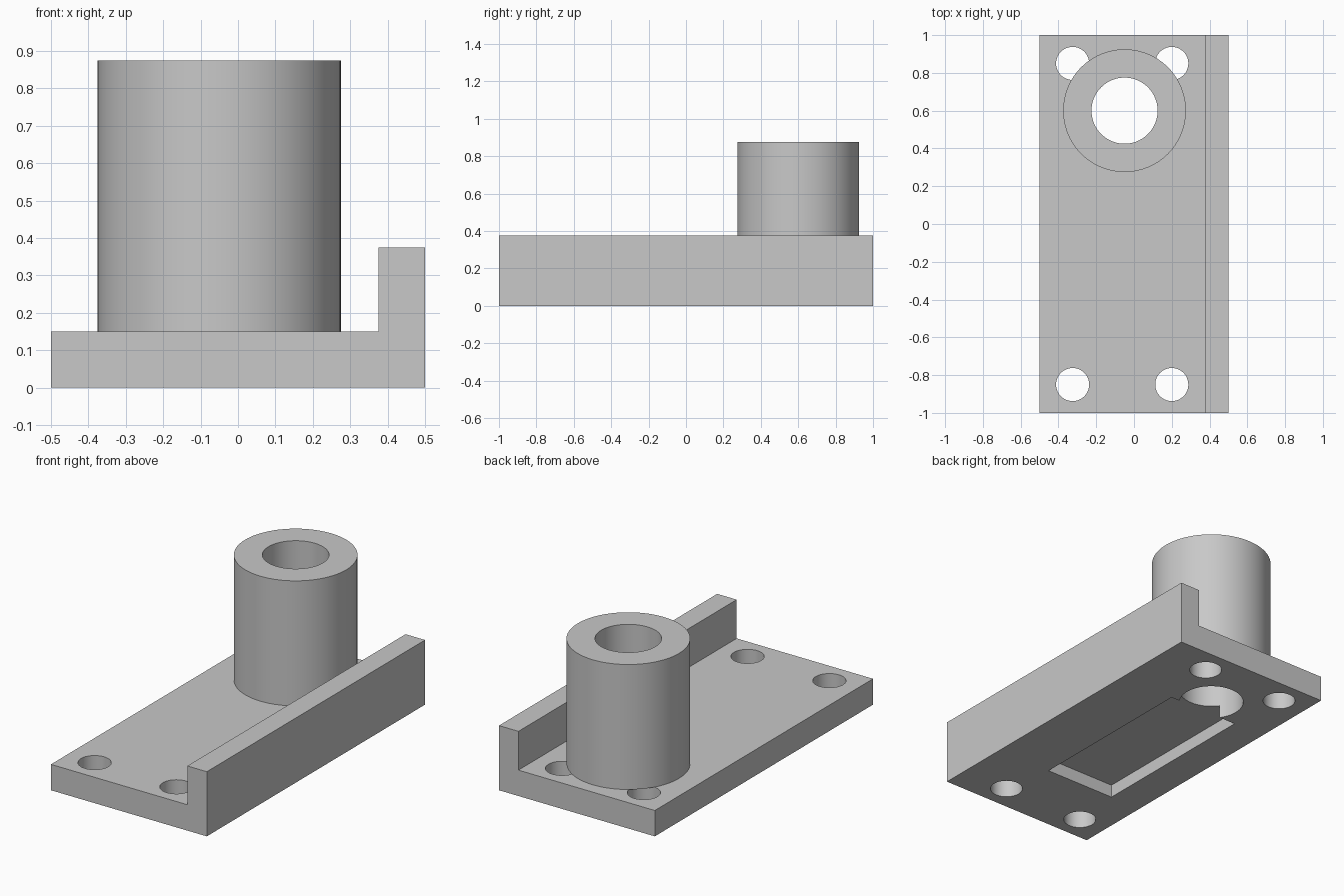
import bpy
import bmesh
from math import radians
from mathutils import Matrix, Vector

cube = bpy.data.objects.get("Cube")
if cube:
    bpy.data.objects.remove(cube, do_unlink=True)

# Single plain grey material
grey = bpy.data.materials.new("plain grey")
grey.use_nodes = True
colour = (0.58, 0.58, 0.58, 1)
grey.diffuse_color = colour
grey.node_tree.nodes["Principled BSDF"].inputs["Base Color"].default_value = colour

LENGTH = 2.0
PLATE_TOP = 0.15
RAIL_TOP = 0.375
TOWER_TOP = 0.875
TOWER_XY = (-0.05, 0.6)


def make_object(name, bm):
    bmesh.ops.recalc_face_normals(bm, faces=bm.faces)
    mesh = bpy.data.meshes.new(name)
    bm.to_mesh(mesh)
    bm.free()
    obj = bpy.data.objects.new(name, mesh)
    bpy.context.collection.objects.link(obj)
    mesh.materials.append(grey)
    return obj


def cylinders(name, centres, radius, z0, z1, sides=96):
    bm = bmesh.new()
    for x, y in centres:
        bmesh.ops.create_cone(
            bm, cap_ends=True, segments=sides, radius1=radius, radius2=radius,
            depth=z1 - z0, matrix=Matrix.Translation((x, y, (z0 + z1) / 2)))
    return make_object(name, bm)


def box(name, low, high):
    low, high = Vector(low), Vector(high)
    bm = bmesh.new()
    bmesh.ops.create_cube(
        bm, size=1,
        matrix=Matrix.Translation((low + high) / 2) @ Matrix.Diagonal((*(high - low), 1)))
    return make_object(name, bm)


def select_only(obj):
    bpy.ops.object.select_all(action='DESELECT')
    obj.select_set(True)
    bpy.context.view_layer.objects.active = obj


def cut(obj, cutter):
    mod = obj.modifiers.new("cut", 'BOOLEAN')
    mod.operation = 'DIFFERENCE'
    mod.solver = 'EXACT'
    mod.object = cutter
    select_only(obj)
    bpy.ops.object.modifier_apply(modifier=mod.name)
    bpy.data.objects.remove(cutter, do_unlink=True)


# Base plate with its raised side rail: an L profile extruded along y
profile = [(-0.5, 0), (0.5, 0), (0.5, RAIL_TOP), (0.375, RAIL_TOP),
           (0.375, PLATE_TOP), (-0.5, PLATE_TOP)]
bm = bmesh.new()
face = bm.faces.new([bm.verts.new((x, -LENGTH / 2, z)) for x, z in profile])
extruded = bmesh.ops.extrude_face_region(bm, geom=[face])["geom"]
bmesh.ops.translate(bm, vec=(0, LENGTH, 0),
                    verts=[v for v in extruded if isinstance(v, bmesh.types.BMVert)])
base = make_object("base_plate", bm)

# Four mounting holes
corners = [(x, y) for x in (-0.325, 0.2) for y in (-0.85, 0.85)]
cut(base, cylinders("hole_cutter", corners, 0.0875, -0.1, 0.3))

# Shallow pocket in the underside, running into the bore
cut(base, box("pocket_cutter", (-0.3, -0.55, -0.1), (0.15, 0.5, 0.075)))

# Hollow tower, with its bore continuing through the plate
tower = cylinders("tower", [TOWER_XY], 0.325, PLATE_TOP, TOWER_TOP)
for part in (base, tower):
    cut(part, cylinders("bore_cutter", [TOWER_XY], 0.175, -0.1, 1.0))
    select_only(part)
    bpy.ops.object.shade_smooth_by_angle(angle=radians(30))
